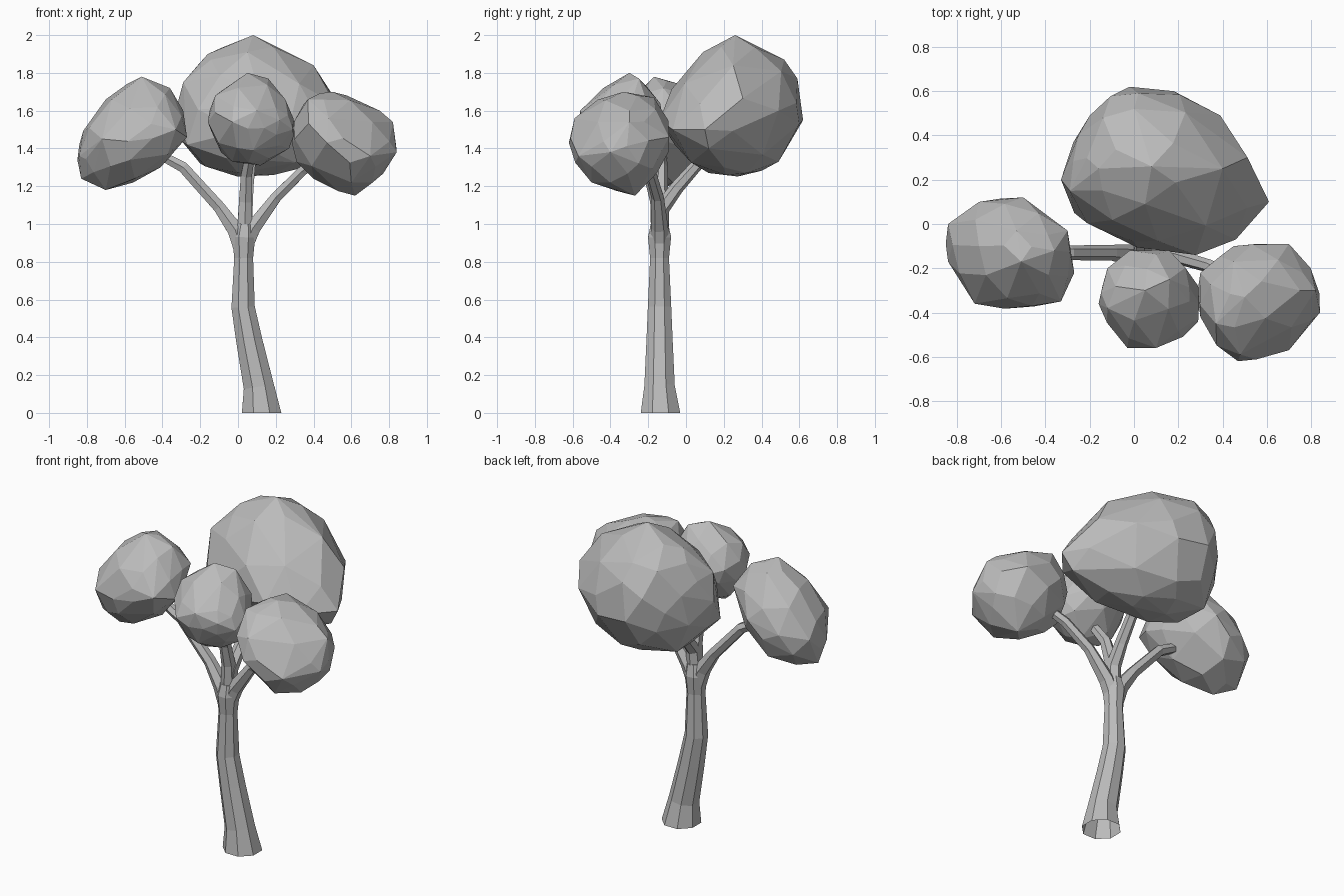
import bpy
import bmesh
from math import cos, sin, tau
from mathutils import Vector

default_cube = bpy.data.objects.get("Cube")
if default_cube:
    bpy.data.objects.remove(default_cube, do_unlink=True)

# One matt grey for the whole tree
grey = bpy.data.materials.new("plain grey")
grey.use_nodes = True
grey.diffuse_color = (0.5, 0.5, 0.5, 1)
shader = grey.node_tree.nodes["Principled BSDF"]
shader.inputs["Base Color"].default_value = grey.diffuse_color
shader.inputs["Roughness"].default_value = 0.8


def finish(bm, name):
    """Turn a bmesh into a flat shaded object."""
    bmesh.ops.recalc_face_normals(bm, faces=bm.faces)
    mesh = bpy.data.meshes.new(name)
    bm.to_mesh(mesh)
    bm.free()
    mesh.materials.append(grey)
    obj = bpy.data.objects.new(name, mesh)
    bpy.context.scene.collection.objects.link(obj)
    return obj


def limb(name, path, sides):
    """Sweep a tapering tube along (x, y, z, radius) stations."""
    bm = bmesh.new()
    centres = [Vector(station[:3]) for station in path]
    rings = []
    for i, centre in enumerate(centres):
        before = centres[max(i - 1, 0)]
        after = centres[min(i + 1, len(centres) - 1)]
        along = (after - before).normalized()
        if centre.z == 0:
            along = Vector((0, 0, 1))
        across = Vector((0, 1, 0)).cross(along).normalized()
        up = along.cross(across)
        radius = path[i][3]
        ring = []
        for k in range(sides):
            angle = tau * (k + 0.5) / sides
            offset = across * cos(angle) + up * sin(angle)
            ring.append(bm.verts.new(centre + offset * radius))
        rings.append(ring)
    for low, high in zip(rings, rings[1:]):
        for k in range(sides):
            n = (k + 1) % sides
            bm.faces.new((low[k], low[n], high[n], high[k]))
    bm.faces.new(rings[-1])
    return finish(bm, name)


def hull_of(points):
    """Return a bmesh holding the convex hull of some points."""
    bm = bmesh.new()
    for point in points:
        bm.verts.new(point)
    hull = bmesh.ops.convex_hull(bm, input=bm.verts[:])
    spare = set(hull["geom_interior"]) | set(hull["geom_unused"])
    loose = [v for v in spare if isinstance(v, bmesh.types.BMVert)]
    bmesh.ops.delete(bm, geom=loose, context='VERTS')
    bmesh.ops.dissolve_limit(bm, angle_limit=0.12,
                             verts=bm.verts[:], edges=bm.edges[:])
    bmesh.ops.recalc_face_normals(bm, faces=bm.faces)
    return bm


def crown(name, radius, corners):
    """Wrap a hull around the corners, then puff its broad faces outward."""
    core = hull_of(corners)
    puffs = []
    for face in core.faces:
        area = face.calc_area()
        if area > 0.15 * radius * radius:
            rise = min(area / (3.2 * radius), 0.16 * radius)
            puffs.append(face.calc_center_median() + face.normal * rise)
    core.free()
    return finish(hull_of(corners + puffs), name)


# Curved trunk, open at the foot and flaring into the fork
limb("trunk", [
    (.125, -.135, 0, .113), (.11, -.14, .14, .087), (.06, -.14, .38, .075),
    (.027, -.14, .56, .067), (.03, -.14, .82, .054), (.03, -.14, .93, .066),
    (.035, -.14, 1.0, .05)], 8)

# Branches rising into the crowns
limb("right_branch", [
    (.02, -.14, .87, .05), (-.015, -.14, .97, .048), (-.1, -.13, 1.09, .036),
    (-.29, -.13, 1.3, .033), (-.42, -.13, 1.37, .028)], 6)
limb("left_branch", [
    (.03, -.14, .87, .05), (.08, -.14, .98, .046), (.2, -.15, 1.14, .033),
    (.34, -.19, 1.28, .03), (.47, -.25, 1.38, .025)], 6)
limb("back_branch", [
    (.035, -.14, .95, .048), (.04, -.13, 1.08, .043), (.05, -.05, 1.19, .036),
    (.07, .1, 1.36, .03)], 6)
limb("front_branch", [
    (.035, -.14, .95, .045), (.04, -.15, 1.12, .04), (.045, -.19, 1.26, .034),
    (.07, -.28, 1.4, .028)], 6)

# Faceted leaf crowns
crown("right_crown", .28, [Vector(p) for p in (
    (-.51, -.17, 1.78), (-.7, -.1, 1.66), (-.36, -.12, 1.72),
    (-.53, -.03, 1.74), (-.27, -.22, 1.46), (-.84, 0, 1.42),
    (-.84, -.17, 1.36), (-.83, -.1, 1.24), (-.7, -.15, 1.18),
    (-.41, -.15, 1.3), (-.5, .12, 1.5), (-.7, .1, 1.45),
    (-.33, -.35, 1.5), (-.46, -.37, 1.53), (-.72, -.36, 1.45),
    (-.57, -.35, 1.34), (-.6, .06, 1.28), (-.3, -.03, 1.6))])
crown("front_crown", .23, [Vector(p) for p in (
    (.05, -.3, 1.8), (.16, -.25, 1.77), (.25, -.35, 1.66),
    (.29, -.28, 1.5), (.29, -.44, 1.5), (.12, -.32, 1.31),
    (-.03, -.34, 1.33), (-.09, -.3, 1.38), (.27, -.35, 1.4),
    (-.16, -.36, 1.54), (-.12, -.2, 1.58), (-.02, -.12, 1.55),
    (.16, -.12, 1.55), (.1, -.56, 1.6), (-.03, -.56, 1.54),
    (.08, -.5, 1.39), (.22, -.51, 1.55), (-.12, -.38, 1.68))])
crown("left_crown", .27, [Vector(p) for p in (
    (.5, -.33, 1.7), (.37, -.45, 1.66), (.45, -.17, 1.67),
    (.75, -.3, 1.6), (.82, -.3, 1.54), (.84, -.4, 1.38),
    (.8, -.25, 1.32), (.62, -.27, 1.15), (.4, -.3, 1.24),
    (.31, -.3, 1.33), (.3, -.22, 1.5), (.45, -.1, 1.48),
    (.7, -.09, 1.46), (.7, -.57, 1.36), (.47, -.62, 1.43),
    (.48, -.59, 1.56), (.6, -.5, 1.22), (.5, -.18, 1.25),
    (.3, -.42, 1.45))])
crown("back_crown", .4, [Vector(p) for p in (
    (.08, .26, 2), (.05, .09, 1.91), (.4, .25, 1.84),
    (-.16, .25, 1.9), (-.29, .15, 1.75), (-.33, .2, 1.6),
    (-.27, .05, 1.42), (-.2, .37, 1.32), (0, -.08, 1.62),
    (.28, -.14, 1.55), (.46, -.07, 1.5), (.61, .1, 1.5),
    (.55, .12, 1.4), (.39, .49, 1.6), (.18, .6, 1.53),
    (-.02, .62, 1.55), (.02, .59, 1.77), (0, .52, 1.87),
    (-.14, .48, 1.84), (-.2, .49, 1.6), (.35, .2, 1.3),
    (0, .12, 1.27), (.2, .32, 1.27), (.1, .49, 1.33),
    (.1, -.06, 1.42))])
